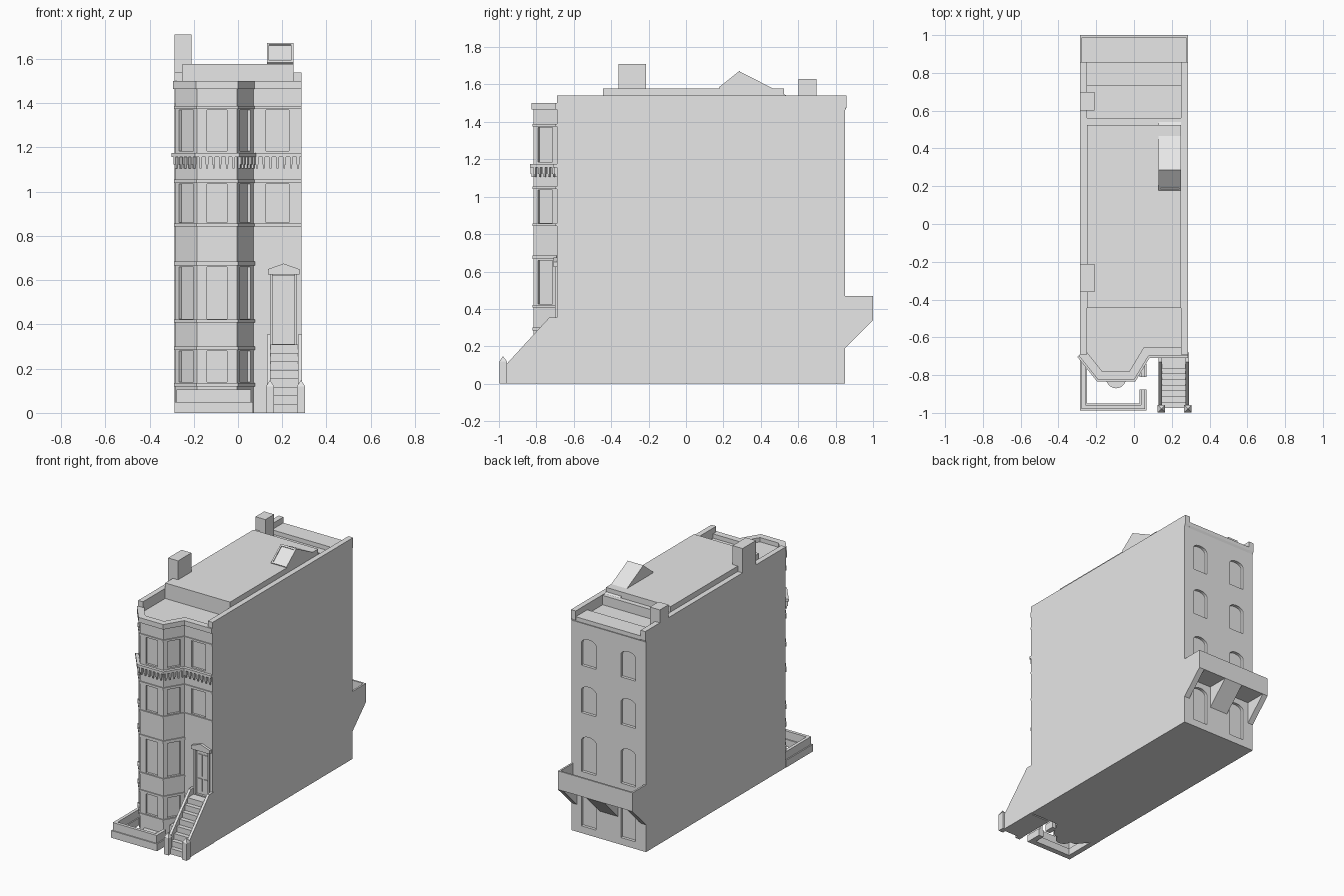
import bpy, bmesh, math
from mathutils import Vector, Matrix

if "Cube" in bpy.data.objects:
    bpy.data.objects.remove(bpy.data.objects["Cube"], do_unlink=True)

stone = bpy.data.materials.new("pale_grey_stone")
stone.use_nodes = True
GREY = (0.8, 0.8, 0.8, 1)
stone.diffuse_color = GREY
stone.node_tree.nodes["Principled BSDF"].inputs["Base Color"].default_value = GREY


def finish(name, bm):
    bmesh.ops.recalc_face_normals(bm, faces=bm.faces)
    mesh = bpy.data.meshes.new(name)
    bm.to_mesh(mesh)
    bm.free()
    mesh.materials.append(stone)
    obj = bpy.data.objects.new(name, mesh)
    bpy.context.collection.objects.link(obj)
    return obj


def add_prism(bm, pts, a, b, axis="z"):
    """Extrude a 2D outline from a to b along an axis."""
    place = {"z": lambda p, t: (p[0], p[1], t),
             "x": lambda p, t: (t, p[0], p[1]),
             "y": lambda p, t: (p[0], t, p[1])}[axis]
    lo = [bm.verts.new(place(p, a)) for p in pts]
    hi = [bm.verts.new(place(p, b)) for p in pts]
    bm.faces.new(lo)
    bm.faces.new(hi)
    for i in range(len(pts)):
        j = (i + 1) % len(pts)
        bm.faces.new((lo[i], lo[j], hi[j], hi[i]))


def prism(name, pts, a, b, axis="z"):
    bm = bmesh.new()
    add_prism(bm, pts, a, b, axis)
    return finish(name, bm)


def add_box(bm, x, y, z):
    add_prism(bm, [(x[0], y[0]), (x[1], y[0]), (x[1], y[1]), (x[0], y[1])], *z)


def box(name, x, y, z):
    bm = bmesh.new()
    add_box(bm, x, y, z)
    return finish(name, bm)


def add_turned_box(bm, centre, size, angle):
    m = Matrix.Translation(centre) @ Matrix.Rotation(angle, 4, "Z") @ Matrix.Diagonal((*size, 1))
    bmesh.ops.create_cube(bm, size=1, matrix=m)


# Facade line: three-sided bay, then the flat entrance wall
FACADE = [Vector(p) for p in ((-.285, -.69), (-.185, -.815), (-.005, -.815), (.07, -.69), (.287, -.69))]
W, BACK, ROOF = .287, .85, 1.47


def normal(i):
    d = (FACADE[i + 1] - FACADE[i]).normalized()
    return Vector((d.y, -d.x))


def offset(dist, n):
    out = []
    for i in range(n):
        a = normal(max(i - 1, 0))
        b = normal(min(i, n - 2))
        m = (a + b).normalized()
        out.append(FACADE[i] + m * dist / m.dot(a))
    return out


def band(name, z0, z1, out, inn=-.01, n=5):
    prism(name, offset(out, n) + offset(inn, n)[::-1], z0, z1)


# Main block with window recesses cut in
body = prism("house_body", FACADE + [Vector((W, BACK)), Vector((-W, BACK))], 0, ROOF)
cut = bmesh.new()
ROWS = [(1.185, 1.37), (.86, 1.035), (.425, .66), (.14, .28)]
for z0, z1 in ROWS:
    for i, width in enumerate((.105, .09, .09, .105)):
        if i == 3 and z0 < .8:
            continue
        mid = (FACADE[i] + FACADE[i + 1]) / 2
        d = FACADE[i + 1] - FACADE[i]
        add_turned_box(cut, (mid.x, mid.y, (z0 + z1) / 2), (width, .03, z1 - z0), math.atan2(d.y, d.x))
add_box(cut, (.155, .255), (-.72, -.675), (.312, .62))
for z0, z1 in [(1.17, 1.36), (.84, 1.03), (.43, .68), (.05, .3)]:
    for x in (-.15, .155):
        arch = [(x + .057 * math.cos(t * math.pi / 10), z1 - .035 + .035 * math.sin(t * math.pi / 10))
                for t in range(11)]
        add_prism(cut, arch + [(x - .057, z0), (x + .057, z0)], BACK - .02, BACK + .05, "y")
cutter = finish("window_cutter", cut)
cutter.hide_render = True
mod = body.modifiers.new("windows", "BOOLEAN")
mod.operation, mod.solver, mod.object = "DIFFERENCE", "EXACT", cutter
bpy.context.view_layer.update()
carved = bpy.data.meshes.new_from_object(body.evaluated_get(bpy.context.evaluated_depsgraph_get()))
body.modifiers.clear()
body.data = carved
bpy.data.objects.remove(cutter, do_unlink=True)

# Facade mouldings
band("cornice", 1.465, 1.5, .01, -.035)
band("upper_lintel_band", 1.375, 1.388, .007)
band("ledge", 1.157, 1.175, .02)
for z0, z1, n in ((1.04, 1.055, 5), (.843, .856, 5), (.667, .685, 4), (.408, .422, 4),
                  (.285, .3, 4), (.12, .136, 4)):
    band("string_course", z0, z1, .007, n=n)

# Hanging teeth under the ledge
teeth = bmesh.new()
for i in range(4):
    d = FACADE[i + 1] - FACADE[i]
    count = round(d.length / .03)
    for k in range(count):
        p = FACADE[i] + d * (k + .5) / count + normal(i) * .005
        ang = math.atan2(d.y, d.x)
        add_turned_box(teeth, (p.x, p.y, 1.14), (.013, .022, .036), ang)
        add_turned_box(teeth, (p.x, p.y, 1.115), (.008, .012, .02), ang)
finish("ledge_teeth", teeth)

# Entrance surround and door panels
for x in (.145, .255):
    box("door_jamb", (x, x + .012), (-.7, -.68), (.31, .63))
prism("door_hood", [(.135, .625), (.277, .625), (.277, .65), (.206, .675), (.135, .65)], -.708, -.68, "y")
for x in (.167, .211):
    for z in ((.335, .42), (.44, .59)):
        box("door_panel", (x, x + .033), (-.681, -.67), z)

# Side parapets, rear ledge and roof levels
for s in (-1, 1):
    xs = sorted((s * .25, s * W))
    box("side_parapet", xs, (-.69, BACK), (1.4, 1.54))
    prism("parapet_end", [(BACK, 1.46), (.858, 1.48), (.858, 1.54), (.73, 1.54), (.73, 1.46)], *xs, "x")
prism("rear_ledge", [(.73, 1.46), (BACK, 1.46), (.857, 1.475), (.857, 1.5), (.73, 1.5)], -.25, .25, "x")
box("raised_roof", (-.25, .25), (-.445, .525), (1.46, 1.578))
box("roof_step", (-.25, .25), (.52, .56), (1.46, 1.535))

# Chimneys
box("front_chimney", (-W, -.21), (-.36, -.213), (1.45, 1.71))
box("rear_chimney", (-W, -.21), (.602, .698), (1.45, 1.63))

# Roof hatch: wedge with a framed front light
prism("roof_hatch", [(.18, 1.57), (.18, 1.58), (.29, 1.668), (.54, 1.54), (.5, 1.53)], .13, .25, "x")
hatch_frame = bmesh.new()
slope = Vector((.11, .088)).normalized()
out = Vector((-slope.y, slope.x)) * .006
a, b = Vector((.18, 1.58)), Vector((.29, 1.668))


def frame_bar(p, q, x0, x1):
    add_prism(hatch_frame, [p, q, q + out, p + out], x0, x1, "x")


frame_bar(a, a + slope * .012, .13, .25)
frame_bar(b - slope * .012, b, .13, .25)
frame_bar(a, b, .13, .141)
frame_bar(a, b, .239, .25)
finish("hatch_frame", hatch_frame)

# Entrance stairs: one stepped profile between sloping cheek walls
steps, tread = [(-.7, 0), (-.975, 0)], .03
for k in range(8):
    y = -.975 + k * tread
    z = .04 + k * .0386
    steps += [(y, z), (y + tread, z)]
steps += [(-.7, .31)]
prism("stairs", steps, .14, .28, "x")
for x0, x1 in ((.13, .148), (.272, .29)):
    prism("stair_cheek", [(-.68, 0), (-.97, 0), (-.97, .095), (-.955, .11), (-.73, .355), (-.68, .355)], x0, x1, "x")
for x in (.145, .285):
    box("newel_post", (x - .018, x + .018), (-.998, -.957), (0, .12))
    cap = bmesh.new()
    bmesh.ops.create_cone(cap, cap_ends=True, segments=4, radius1=.028, radius2=.002, depth=.027,
                          matrix=Matrix.Translation((x, -.978, .1325)) @ Matrix.Rotation(math.pi / 4, 4, "Z"))
    finish("newel_cap", cap)

# Front yard wall: wide plinth with a narrower coping, gap on the entrance side
for name, t, z in (("yard_plinth", 0, (0, .05)), ("yard_wall", .008, (.05, .105))):
    x0, x1, y0 = -W + t, .067 - t, -.988 + t
    w = .038 - 2 * t
    prism(name, [(x0, -.69), (x0, y0), (x1, y0), (x1, -.875), (x1 - w, -.875),
                 (x1 - w, y0 + w), (x0 + w, y0 + w), (x0 + w, -.69)], *z)
    box(name + "_return", (x1 - w, x1), (-.81, -.74), z)
prism("bay_foot", [(-.095 + .055 * math.cos(t * math.pi / 12), -.81 - .06 * math.sin(t * math.pi / 12))
                   for t in range(13)], 0, .04)

# Rear balcony: tray with thin rails on wedge brackets
box("balcony_floor", (-W, W), (.84, .99), (.34, .36))
box("balcony_front_rail", (-W, W), (.988, 1.0), (.34, .47))
for s in (-1, 1):
    box("balcony_side_rail", sorted((s * .275, s * W)), (.84, 1.0), (.34, .47))
for x0, x1 in ((-W, -.247), (-.07, .07), (.247, W)):
    prism("balcony_bracket", [(.84, .18), (.85, .19), (1.0, .34), (.84, .345)], x0, x1, "x")
